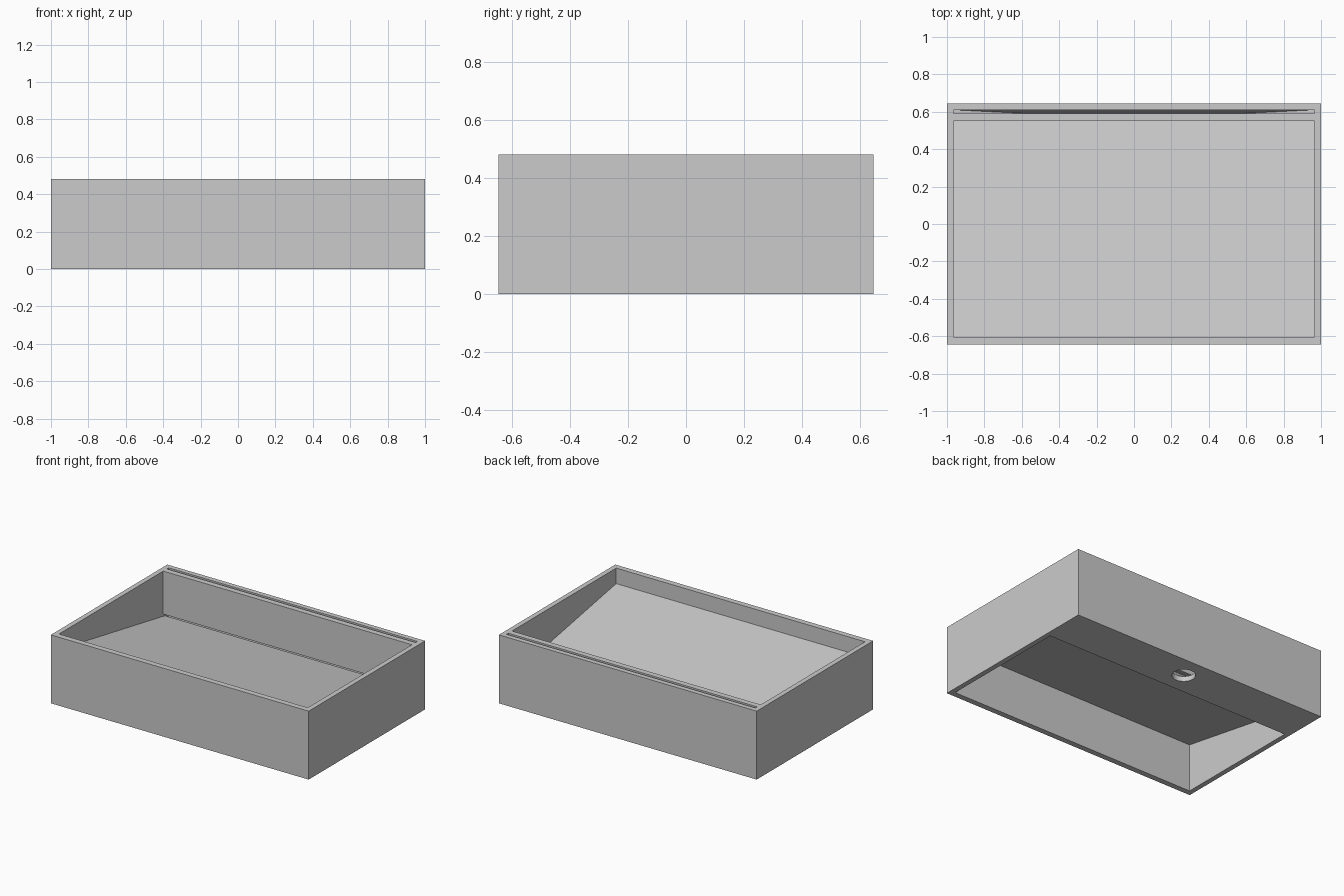
import bpy, bmesh, math

if "Cube" in bpy.data.objects:
    bpy.data.objects.remove(bpy.data.objects["Cube"])

HX, HY, H = 1.0, 0.645, 0.48      # outer half sizes and height
IX = 0.965                        # inner half width
SLOPE = 0.18
R, DRAIN_Y, SEG = 0.075, 0.488, 32


def floor_z(y):
    return 0.371 - SLOPE * (y + 0.605)


def prism(bm, profile, hx):
    """Extrude a (y, z) profile along x; returns both vertex rings."""
    a = [bm.verts.new((-hx, y, z)) for y, z in profile]
    b = [bm.verts.new((hx, y, z)) for y, z in profile]
    bm.faces.new(a)
    bm.faces.new(b[::-1])
    n = len(profile)
    sides = [bm.faces.new((a[i], b[i], b[(i + 1) % n], a[(i + 1) % n])) for i in range(n)]
    return a, b, sides


def finish(bm, name):
    bmesh.ops.recalc_face_normals(bm, faces=bm.faces[:])
    me = bpy.data.meshes.new(name)
    bm.to_mesh(me)
    bm.free()
    ob = bpy.data.objects.new(name, me)
    bpy.context.collection.objects.link(ob)
    return ob


# outer block
bm = bmesh.new()
prism(bm, [(-HY, 0), (HY, 0), (HY, H), (-HY, H)], HX)
basin = finish(bm, "wash_basin")

# water path: bowl, gap under the divider, rear slot and drain channel
T, RIM = 0.036, 0.12
bm = bmesh.new()
profile = [(-0.605, 0.6), (-0.605, floor_z(-0.605)), (0.57, floor_z(0.57)),
           (0.57, floor_z(0.57) - T), (0.364, floor_z(0.364) - T),
           (0.364, RIM), (0.61, RIM),
           (0.61, 0.6), (0.59, 0.6), (0.59, 0.178), (0.55, 0.178), (0.55, 0.6)]
a, b, sides = prism(bm, profile, IX)
bm.faces.remove(sides[5])
# funnel from the channel rim down to the round drain
corners = [b[6], a[6], a[5], b[5]]          # one per quadrant
rings = [[bm.verts.new((R * math.cos(2 * math.pi * i / SEG),
                        DRAIN_Y + R * math.sin(2 * math.pi * i / SEG), z))
          for i in range(SEG)] for z in (0.036, -0.1)]
top, low = rings
q = SEG // 4
for i in range(SEG):
    j = (i + 1) % SEG
    bm.faces.new((top[i], top[j], corners[i // q]))
    bm.faces.new((top[i], low[i], low[j], top[j]))
for k in range(4):
    bm.faces.new((corners[k - 1], corners[k], top[k * q]))
bm.faces.new(low)
water_cut = finish(bm, "water_cutter")

# hollow under the front of the sloped floor
bm = bmesh.new()
prism(bm, [(-0.605, -0.1), (0.328, -0.1), (0.328, floor_z(0.328) - T),
           (-0.605, floor_z(-0.605) - T)], IX)
under_cut = finish(bm, "underside_cutter")

bpy.context.view_layer.objects.active = basin
basin.select_set(True)
for cut in (water_cut, under_cut):
    cut.hide_render = True
    m = basin.modifiers.new("cut", 'BOOLEAN')
    m.operation, m.solver, m.object = 'DIFFERENCE', 'EXACT', cut
    bpy.ops.object.modifier_apply(modifier=m.name)
    bpy.data.objects.remove(cut)
bpy.ops.object.shade_smooth_by_angle(angle=math.radians(30))
